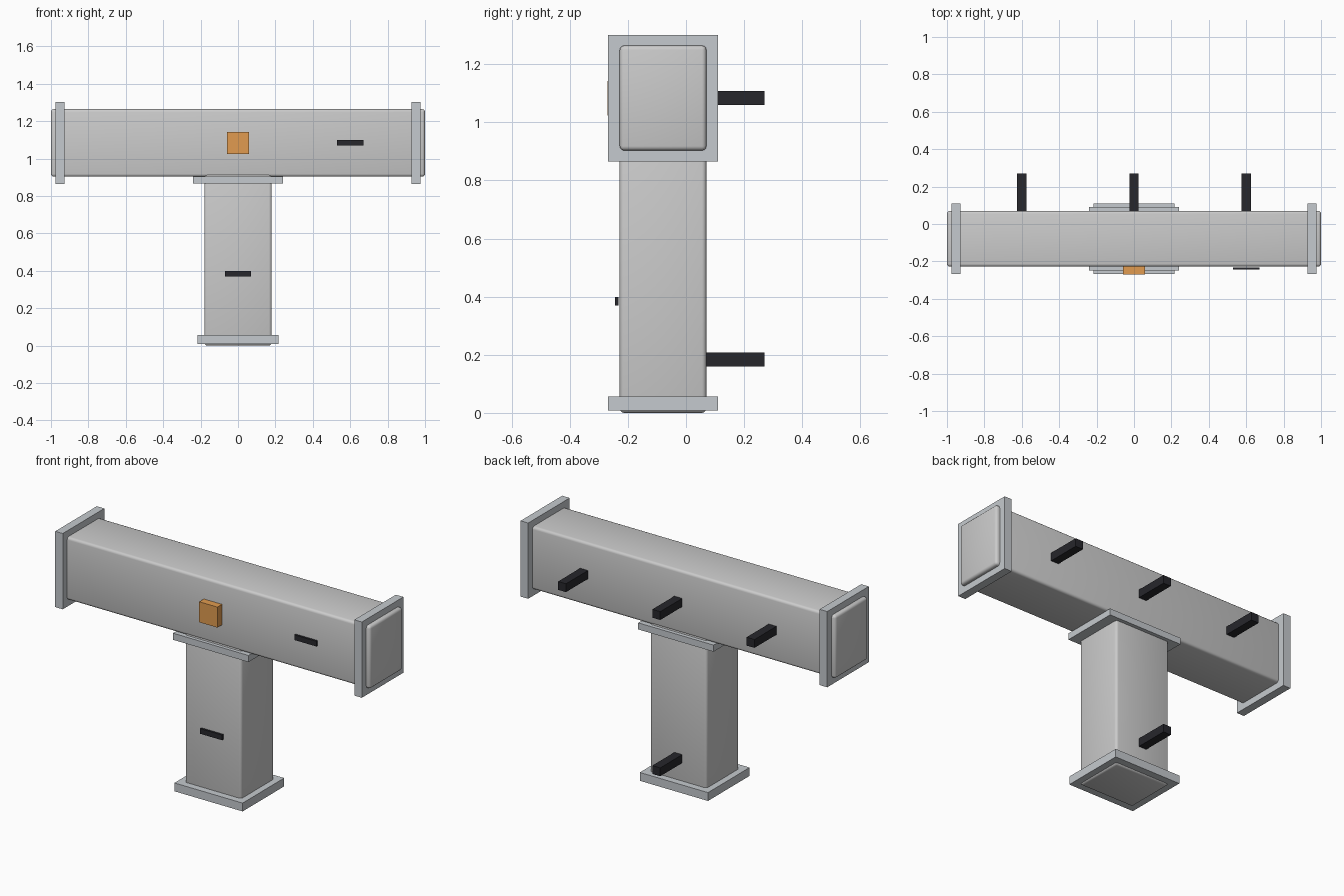
import bpy
from mathutils import Vector

if "Cube" in bpy.data.objects:
    bpy.data.objects.remove(bpy.data.objects["Cube"])


def material(name, rgb):
    m = bpy.data.materials.new(name)
    m.diffuse_color = (*rgb, 1)
    m.use_nodes = True
    m.node_tree.nodes["Principled BSDF"].inputs["Base Color"].default_value = m.diffuse_color
    return m


DUCT = material("duct_metal", (0.68, 0.69, 0.71))
FLANGE = material("flange_metal", (0.56, 0.59, 0.62))
BLACK = material("black_steel", (0.02, 0.02, 0.025))
ORANGE = material("orange_cover", (0.75, 0.33, 0.08))


def box(name, x, y, z, mat, bevel=0):
    """Box from (min, max) pairs, optionally with rounded edges."""
    lo, hi = Vector((x[0], y[0], z[0])), Vector((x[1], y[1], z[1]))
    bpy.ops.mesh.primitive_cube_add(size=1, location=(lo + hi) / 2)
    ob = bpy.context.object
    ob.name = name
    ob.scale = hi - lo
    bpy.ops.object.transform_apply(location=False, rotation=False, scale=True)
    ob.data.materials.append(mat)
    if bevel:
        mod = ob.modifiers.new("rounded_edges", "BEVEL")
        mod.width = bevel
        mod.segments = 3
        bpy.ops.object.modifier_apply(modifier=mod.name)
        bpy.ops.object.shade_smooth_by_angle()
    return ob


# T-shaped duct
DEPTH = (-0.228, 0.07)
box("horizontal_duct", (-1, 1), DEPTH, (0.903, 1.264), DUCT, 0.015)
box("vertical_duct", (-0.18, 0.18), DEPTH, (0, 0.92), DUCT, 0.015)

# Flanges on the three openings and the collar at the junction
RIM = (-0.268, 0.11)
for side, x in (("left", (-0.976, -0.928)), ("right", (0.928, 0.976))):
    box(f"{side}_flange", x, RIM, (0.865, 1.301), FLANGE)
box("bottom_flange", (-0.217, 0.217), RIM, (0.008, 0.056), FLANGE)
box("junction_collar", (-0.24, 0.24), (-0.248, 0.092), (0.866, 0.904), FLANGE)

# Wall brackets at the back
for name, x, z in (("left", -0.6, 1.083), ("middle", 0, 1.083),
                   ("right", 0.6, 1.083), ("lower", 0, 0.184)):
    box(f"{name}_wall_bracket", (x - 0.025, x + 0.025), (0.06, 0.27),
        (z - 0.024, z + 0.024), BLACK)

# Front details: access cover and two dark slots
box("access_cover", (-0.058, 0.058), (-0.27, -0.22), (1.024, 1.142), ORANGE)
for name, x, z in (("side", 0.6, 1.084), ("lower", 0, 0.384)):
    box(f"{name}_slot", (x - 0.07, x + 0.07), (-0.244, -0.232),
        (z - 0.015, z + 0.015), BLACK)
